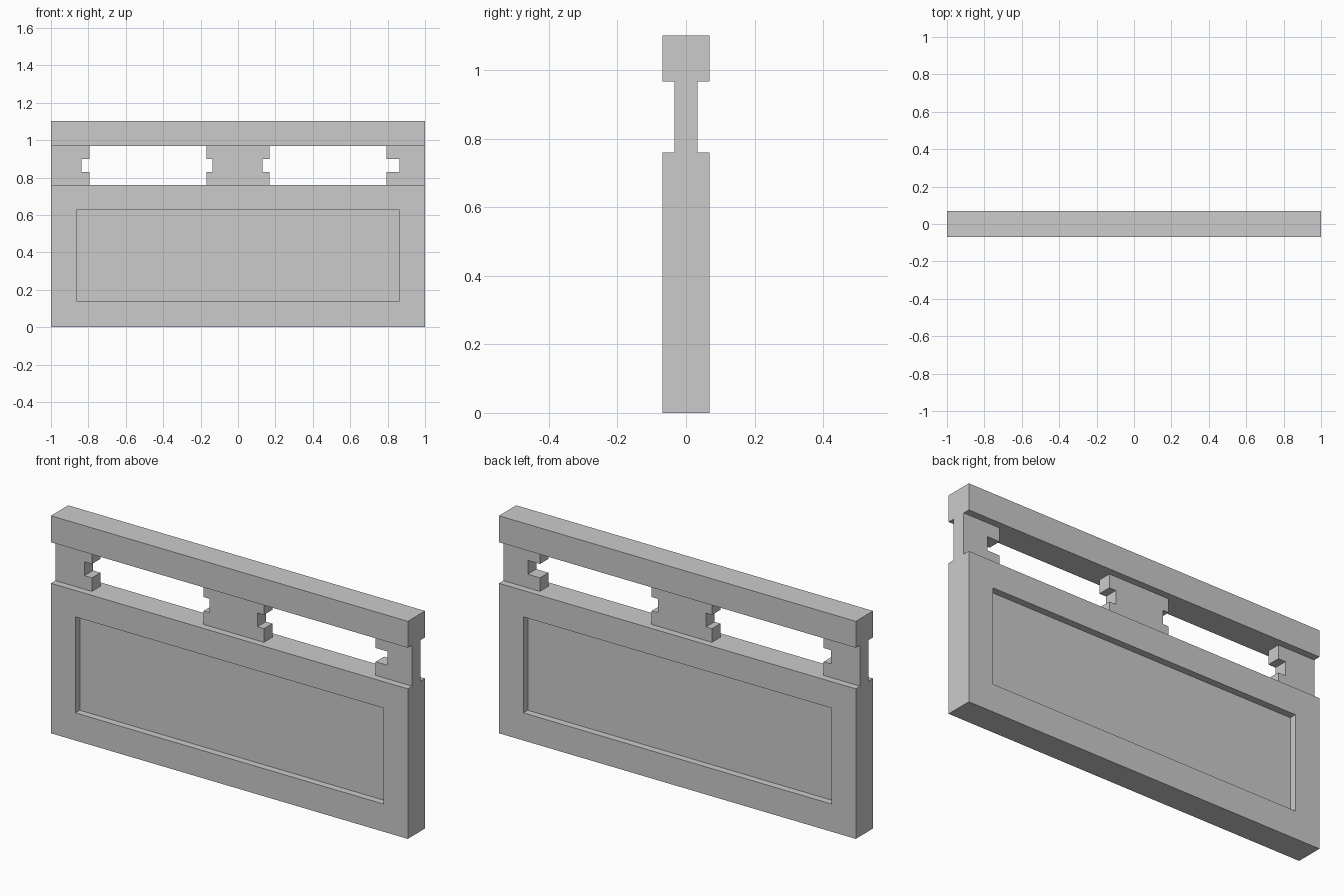
import bpy, bmesh
from mathutils import Vector, Matrix

if "Cube" in bpy.data.objects:
    bpy.data.objects.remove(bpy.data.objects["Cube"])

HALF_Y = 0.069          # half depth of the panel and rail
CORE_Y = 0.034          # half depth of the posts and the recessed field
Z_PANEL, Z_RAIL, Z_TOP = 0.76, 0.968, 1.102
Z_NOTCH = (0.829, 0.899)

grey = bpy.data.materials.new("light grey")
grey.diffuse_color = (0.6, 0.6, 0.6, 1)
grey.use_nodes = True
grey.node_tree.nodes["Principled BSDF"].inputs["Base Color"].default_value = grey.diffuse_color


def finish(bm, name):
    bmesh.ops.recalc_face_normals(bm, faces=bm.faces[:])
    mesh = bpy.data.meshes.new(name)
    bm.to_mesh(mesh)
    bm.free()
    mesh.materials.append(grey)
    obj = bpy.data.objects.new(name, mesh)
    bpy.context.collection.objects.link(obj)
    return obj


def box(z0, z1):
    bm = bmesh.new()
    bmesh.ops.create_cube(bm, size=1, matrix=Matrix.Translation((0, 0, (z0 + z1) / 2))
                          @ Matrix.Diagonal((2, 2 * HALF_Y, z1 - z0, 1)))
    return bm


def post(name, outline):
    """Extrude an x-z outline through the post depth."""
    bm = bmesh.new()
    face = bm.faces.new([bm.verts.new((x, -CORE_Y, z)) for x, z in outline])
    ext = bmesh.ops.extrude_face_region(bm, geom=[face])
    verts = [g for g in ext["geom"] if isinstance(g, bmesh.types.BMVert)]
    bmesh.ops.translate(bm, verts=verts, vec=(0, 2 * CORE_Y, 0))
    finish(bm, name)


def edge(x, notch):
    """Notched vertical edge, listed from bottom to top."""
    lo, hi = Z_NOTCH
    return [(x, Z_PANEL), (x, lo), (notch, lo), (notch, hi), (x, hi), (x, Z_RAIL)]


# Main panel with a recessed field on front and back
bm = box(0, Z_PANEL)
bm.normal_update()
for face in [f for f in bm.faces if abs(f.normal.y) > 0.9]:
    inward = Vector((0, -face.normal.y, 0))
    bmesh.ops.inset_region(bm, faces=[face], thickness=0.137, use_even_offset=True)
    bmesh.ops.translate(bm, verts=face.verts[:], vec=(0, 0, 0.003))
    field = bmesh.ops.extrude_discrete_faces(bm, faces=[face])["faces"][0]
    bmesh.ops.translate(bm, verts=field.verts[:], vec=inward * (HALF_Y - CORE_Y))
finish(bm, "main_panel")

# Top rail
finish(box(Z_RAIL, Z_TOP), "top_rail")

# Notched posts between panel and rail
post("left_post", [(-1, Z_RAIL), (-1, Z_PANEL)] + edge(-0.795, -0.836))
post("centre_post", edge(0.169, 0.132) + edge(-0.169, -0.136)[::-1])
post("right_post", [(1, Z_RAIL), (1, Z_PANEL)] + edge(0.795, 0.863))
